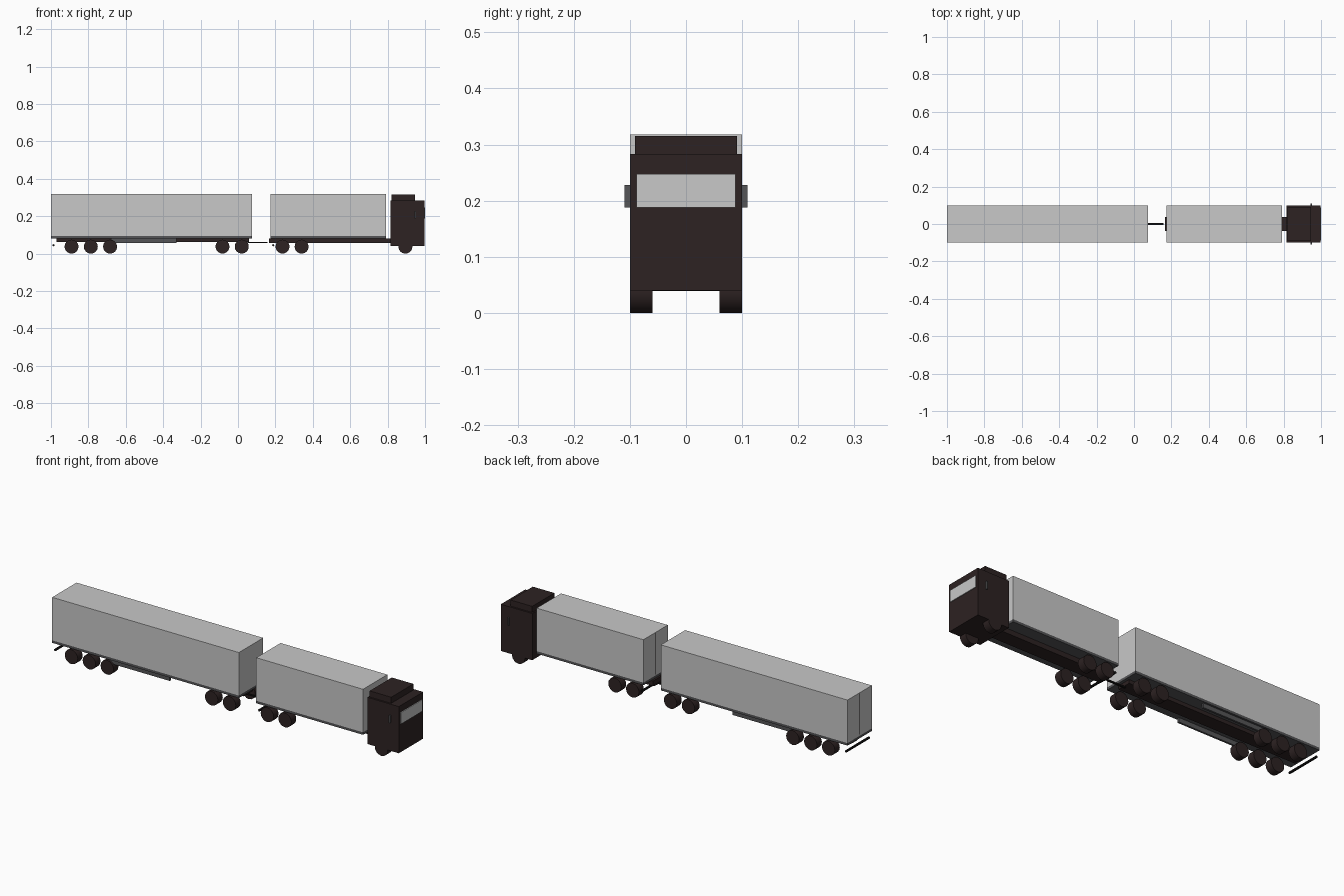
import bpy, math

if "Cube" in bpy.data.objects:
    bpy.data.objects.remove(bpy.data.objects["Cube"])


def material(name, r, g, b):
    m = bpy.data.materials.new(name)
    m.diffuse_color = (r, g, b, 1)
    m.use_nodes = True
    m.node_tree.nodes["Principled BSDF"].inputs["Base Color"].default_value = m.diffuse_color
    return m


LIGHT = material("light_grey", 0.58, 0.58, 0.58)
DARK = material("dark_brown", 0.026, 0.016, 0.016)
GREY = material("mid_grey", 0.09, 0.09, 0.095)
BLACK = material("black", 0.008, 0.007, 0.007)


def box(name, x, y, z, mat):
    """Box from (min, max) ranges on each axis."""
    bpy.ops.mesh.primitive_cube_add(size=1, location=[sum(r) / 2 for r in (x, y, z)])
    o = bpy.context.object
    o.name = name
    o.scale = [r[1] - r[0] for r in (x, y, z)]
    bpy.ops.object.transform_apply(location=False, rotation=False, scale=True)
    o.data.materials.append(mat)
    return o


def cylinder(name, loc, radius, depth, rot, mat, sides):
    bpy.ops.mesh.primitive_cylinder_add(vertices=sides, radius=radius, depth=depth,
                                        location=loc, rotation=rot)
    o = bpy.context.object
    o.name = name
    o.data.materials.append(mat)
    return o


def cargo(prefix, x0, x1):
    """Cargo body on a floor plate, with a rear door seam and underrun bar."""
    box(prefix + "_body", (x0, x1), (-0.1, 0.1), (0.094, 0.318), LIGHT)
    box(prefix + "_floor", (x0, x1), (-0.1, 0.1), (0.081, 0.094), GREY)
    box(prefix + "_door_seam", (x0 - 0.001, x0 + 0.001), (-0.002, 0.002), (0.1, 0.314), BLACK)
    cylinder(prefix + "_underrun_bar", (x0 + 0.013, 0, 0.045), 0.006, 0.19,
             (math.pi / 2, 0, 0), BLACK, 8)


# Cargo bodies
cargo("trailer", -1.0, 0.075)
cargo("truck", 0.175, 0.79)

# Chassis beams, tail piece and drawbar
box("trailer_chassis", (-0.97, 0.06), (-0.037, 0.037), (0.062, 0.081), DARK)
box("truck_chassis", (0.165, 0.83), (-0.037, 0.037), (0.056, 0.081), DARK)
box("drawbar", (0.05, 0.157), (-0.005, 0.005), (0.056, 0.062), BLACK)

# Cab with roof fairing and windscreen
box("cab", (0.815, 0.996), (-0.1, 0.1), (0.04, 0.283), DARK)
box("roof_fairing", (0.822, 0.946), (-0.091, 0.091), (0.283, 0.315), DARK)
box("windscreen", (0.994, 1.0), (-0.088, 0.088), (0.188, 0.248), LIGHT)

# Parts on both sides
for side, s in (("right", -1), ("left", 1)):
    def span(a, b):
        return tuple(sorted((a * s, b * s)))
    box("mirror_" + side, (0.945, 0.951), span(0.099, 0.11), (0.188, 0.228), GREY)
    box("trailer_skirt_" + side, (-0.68, -0.33), span(0.08, 0.09), (0.058, 0.082), GREY)
    for i, x in enumerate((-0.89, -0.787, -0.684, -0.083, 0.02, 0.238, 0.34, 0.895)):
        cylinder(f"wheel_{side}_{i + 1}", (x, s * 0.08, 0.0375), 0.0375, 0.04,
                 (math.pi / 2, 0, 0), DARK, 16)
        bpy.ops.object.shade_smooth_by_angle()
